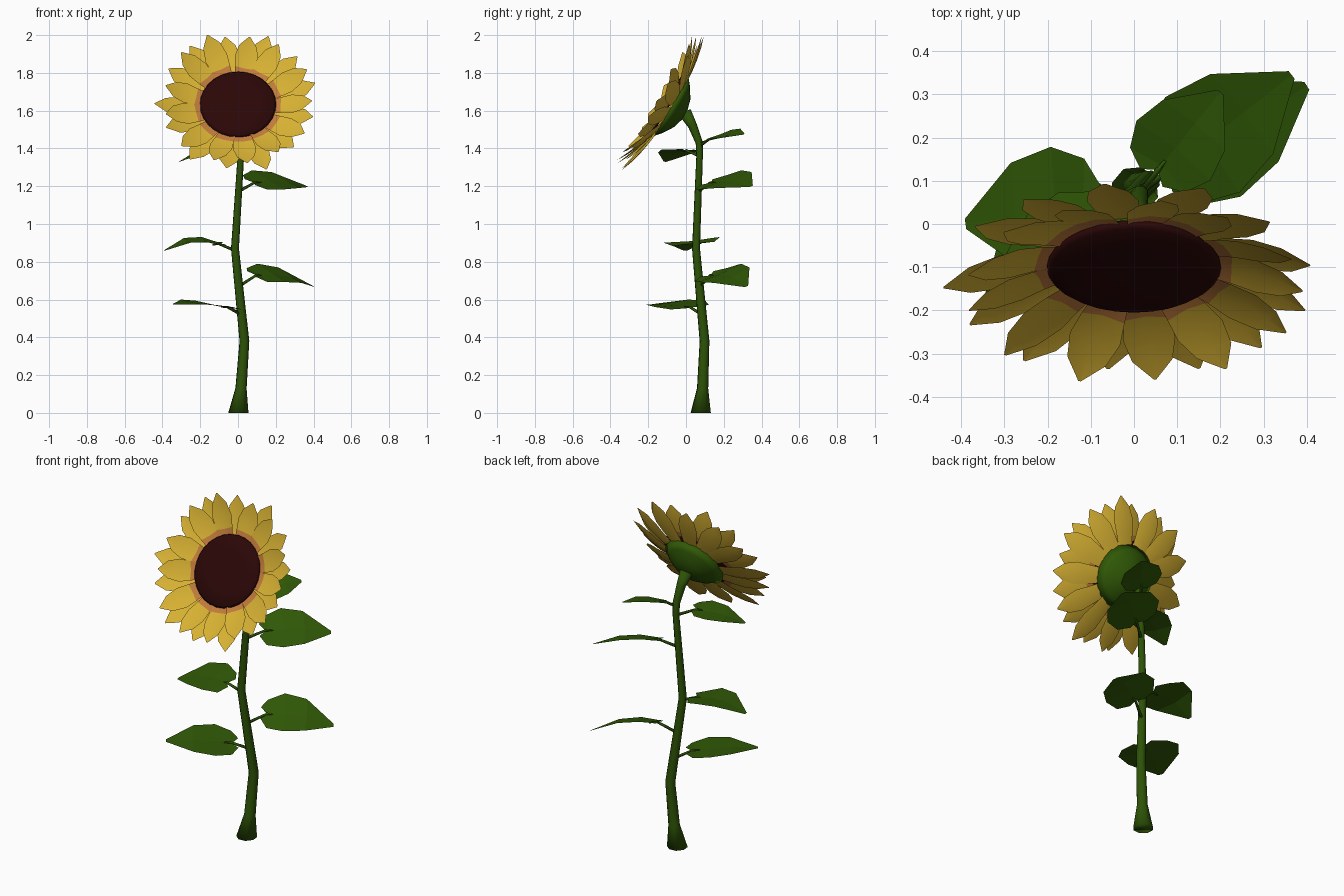
import bpy, bmesh, math, random
from mathutils import Vector as V, Matrix

if "Cube" in bpy.data.objects:
    bpy.data.objects.remove(bpy.data.objects["Cube"])

random.seed(4)


def material(name, rgb):
    m = bpy.data.materials.new(name)
    m.diffuse_color = (*rgb, 1)
    m.use_nodes = True
    m.node_tree.nodes["Principled BSDF"].inputs["Base Color"].default_value = m.diffuse_color
    return m


YELLOW = material("petal yellow", (0.68, 0.44, 0.033))
ORANGE = material("petal base orange", (0.54, 0.2, 0.045))
BROWN = material("seed brown", (0.024, 0.002, 0.002))
STEM = material("stem green", (0.026, 0.085, 0.002))
LEAF = material("leaf green", (0.03, 0.1, 0.002))


def finish(name, bm, mats, smooth=True):
    me = bpy.data.meshes.new(name)
    bm.to_mesh(me)
    bm.free()
    for m in mats:
        me.materials.append(m)
    for p in me.polygons:
        p.use_smooth = smooth
    ob = bpy.data.objects.new(name, me)
    bpy.context.collection.objects.link(ob)
    return ob


def tube(name, path, mat, sides):
    """Tube through (point, radius) stations."""
    bm = bmesh.new()
    rings = []
    pts = [V(p) for p, r in path]
    for i, (p, r) in enumerate(path):
        d = (pts[min(i + 1, len(pts) - 1)] - pts[max(i - 1, 0)]).normalized()
        if i == 0 and pts[0].z == 0:
            d = V((0, 0, 1))
        a = d.cross(V((0.31, 1, 0.02))).normalized()
        b = d.cross(a)
        rings.append([bm.verts.new(pts[i] + r * (a * math.cos(t) + b * math.sin(t)))
                      for t in (2 * math.pi * k / sides for k in range(sides))])
    for r0, r1 in zip(rings, rings[1:]):
        for k in range(sides):
            n = (k + 1) % sides
            bm.faces.new((r0[k], r0[n], r1[n], r1[k]))
    bm.faces.new(rings[0][::-1])
    bm.faces.new(rings[-1])
    bmesh.ops.recalc_face_normals(bm, faces=bm.faces)
    return finish(name, bm, [mat])


def strip(bm, rows, first_index=0):
    """Skin rows of three points; the first band gets its own material index."""
    vr = [[bm.verts.new(p) for p in row] for row in rows]
    for i, (a, b) in enumerate(zip(vr, vr[1:])):
        for k in range(2):
            f = bm.faces.new((a[k], a[k + 1], b[k + 1], b[k]))
            f.material_index = first_index if i == 0 else 0


# Stem with flared foot and bent neck
tube("stem", [((0.002, 0.078, 0), 0.056), ((0.016, 0.088, 0.13), 0.031),
              ((0.034, 0.098, 0.38), 0.027), ((-0.016, 0.053, 0.87), 0.022),
              ((0.015, 0.072, 1.36), 0.018), ((0.014, 0.07, 1.43), 0.02),
              ((0.008, 0.035, 1.52), 0.025), ((0, -0.005, 1.59), 0.036)], STEM, 8)


# Leaves: petiole plus an arched heart-shaped blade
def leaf(name, attach, base, tip, w, arch, roll, fold=0.008):
    base, tip = V(base), V(tip)
    tube(name + "_stalk", [(attach, 0.009), (base, 0.007), (base.lerp(tip, 0.12), 0.004)], STEM, 5)
    d = tip - base
    s = d.cross(V((0, 0, 1))).normalized()
    s = s + V((0, 0, roll))
    rows = []
    # (side station, centre station, half width)
    for ts, tc, h in ((-0.1, 0.0, 0.3), (0.0, 0.06, 0.75), (0.25, 0.28, 1.0),
                      (0.58, 0.6, 0.84), (1.0, 1.0, 0.08)):
        row = []
        for side in (-1, 0, 1):
            t = ts if side else tc
            up = arch * 4 * max(t, 0) * (1 - t) + (0 if side else -fold * h)
            row.append(base + d * t + s * (side * h * w) + V((0, 0, up)))
        rows.append(row)
    bm = bmesh.new()
    strip(bm, rows)
    finish(name, bm, [LEAF], smooth=False)


leaf("lower_left_leaf", (0.018, 0.085, 0.52), (-0.055, 0.02, 0.56), (-0.34, -0.185, 0.575), 0.165, 0.018, 0.1)
leaf("lower_right_leaf", (0.005, 0.075, 0.67), (0.10, 0.13, 0.73), (0.40, 0.32, 0.67), 0.135, 0.035, -0.36)
leaf("middle_left_leaf", (-0.016, 0.053, 0.86), (-0.10, 0.04, 0.895), (-0.39, 0.0, 0.86), 0.15, 0.04, 0.1)
leaf("middle_right_leaf", (0.0, 0.062, 1.17), (0.09, 0.13, 1.22), (0.365, 0.345, 1.2), 0.14, 0.025, -0.36)
leaf("upper_left_leaf", (0.014, 0.07, 1.36), (-0.07, 0.0, 1.39), (-0.31, -0.11, 1.33), 0.11, 0.02, -0.05)
leaf("upper_back_leaf", (0.014, 0.07, 1.41), (0.055, 0.125, 1.45), (0.20, 0.305, 1.475), 0.11, 0.015, -0.28)

# Flower head frame: local z looks out of the face, local y runs up the face
N = V((0, -0.86, 0.51)).normalized()
U = V((0, 0.51, 0.86)).normalized()
HEAD = Matrix.Translation((0, -0.103, 1.635)) @ Matrix((V((1, 0, 0)), U, N)).transposed().to_4x4()


def revolve(name, profile, mat, sides):
    """Revolve (radius, height) pairs about the head axis."""
    bm = bmesh.new()
    rings = [[bm.verts.new((r * math.cos(a), r * math.sin(a), h))
              for a in (2 * math.pi * k / sides for k in range(sides))] for r, h in profile]
    for r0, r1 in zip(rings, rings[1:]):
        for k in range(sides):
            n = (k + 1) % sides
            bm.faces.new((r0[k], r0[n], r1[n], r1[k]))
    bm.faces.new(rings[0][::-1])
    bm.faces.new(rings[-1])
    bmesh.ops.recalc_face_normals(bm, faces=bm.faces)
    bm.transform(HEAD)
    return finish(name, bm, [mat])


# Seed disc and green back of the head
revolve("seed_disc", [(0.19, -0.018), (0.202, -0.004), (0.19, 0.006), (0.12, 0.012), (0.05, 0.014)], BROWN, 28)
revolve("head_back", [(0.03, -0.112), (0.085, -0.096), (0.14, -0.062), (0.178, -0.03)], LEAF, 20)


# Two staggered rings of petals
def petals(name, count, phase, length, base_h, tip_h, base_index):
    bm = bmesh.new()
    for i in range(count):
        a = 2 * math.pi * (i + phase + random.uniform(-0.12, 0.12)) / count
        ln = length + random.uniform(-0.018, 0.018)
        lift = tip_h + random.uniform(-0.02, 0.02)
        twist = random.uniform(-0.15, 0.15)
        rad, tan = V((math.cos(a), math.sin(a), 0)), V((-math.sin(a), math.cos(a), twist))
        rows = []
        for t, h in ((0, 0.042), (0.27, 0.052), (0.52, 0.061), (0.78, 0.047), (1, 0.003)):
            c = rad * (0.165 + (ln - 0.165) * t) + V((0, 0, base_h + (lift - base_h) * t ** 1.3))
            rows.append([c - tan * h, c - V((0, 0, 0.14 * h)), c + tan * h])
        strip(bm, rows, base_index)
    bm.transform(HEAD)
    finish(name, bm, [YELLOW, ORANGE])


petals("front_petals", 13, 0.0, 0.405, -0.012, 0.058, 1)
petals("back_petals", 13, 0.5, 0.425, -0.028, 0.03, 0)
